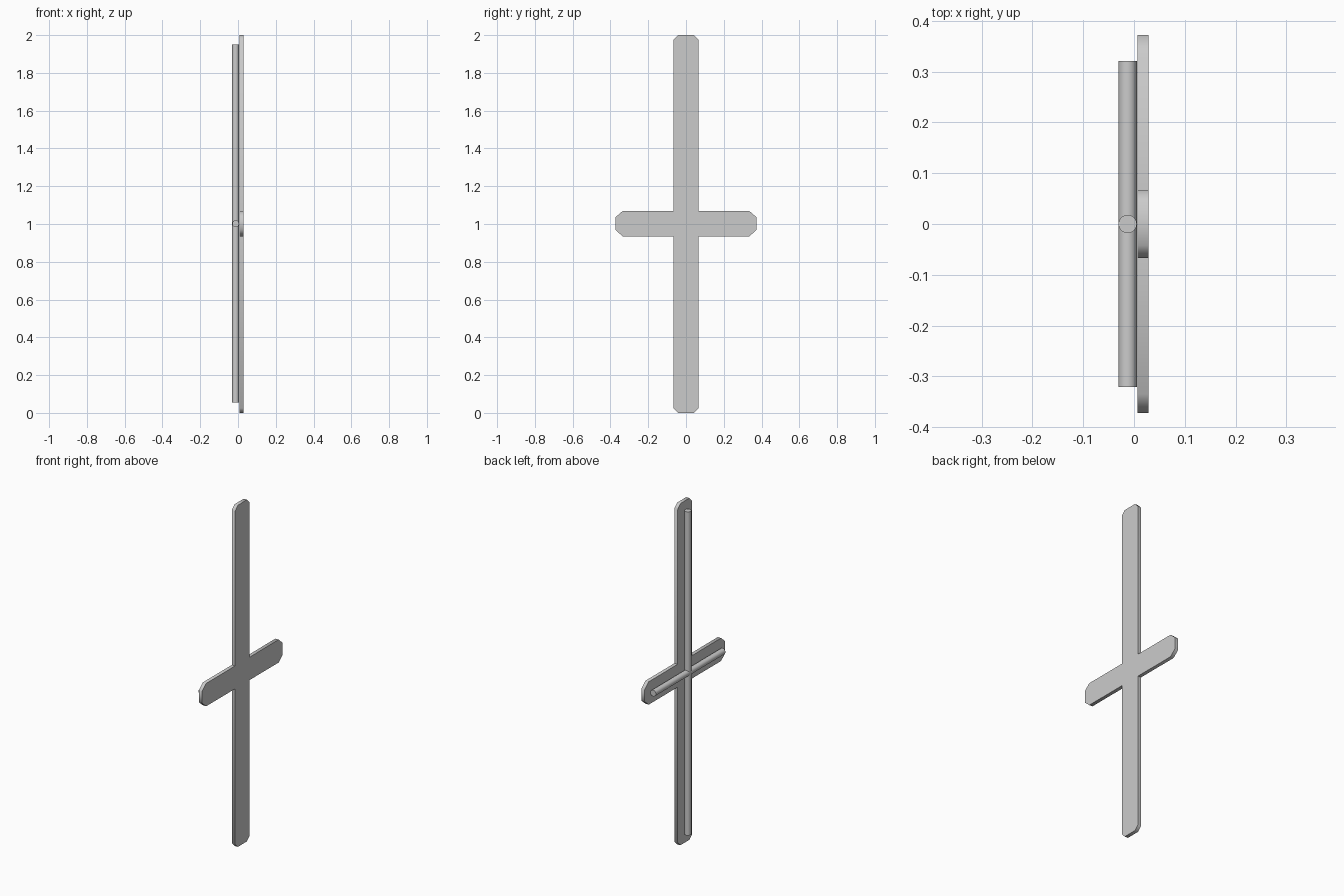
import bpy, bmesh, math

if "Cube" in bpy.data.objects:
    bpy.data.objects.remove(bpy.data.objects["Cube"])

MID = 1.002          # height of the crossing
HALF_W = 0.067       # half width of both arms


def finish(name, bm, angle):
    bmesh.ops.recalc_face_normals(bm, faces=bm.faces)
    me = bpy.data.meshes.new(name)
    bm.to_mesh(me)
    bm.free()
    ob = bpy.data.objects.new(name, me)
    bpy.context.collection.objects.link(ob)
    bpy.ops.object.select_all(action='DESELECT')
    ob.select_set(True)
    bpy.context.view_layer.objects.active = ob
    bpy.ops.object.shade_smooth_by_angle(angle=math.radians(angle))
    return ob


def cross_plate(name, x0, x1):
    # upper right quarter of the outline (y, z), mirrored around the crossing
    w, top, side = HALF_W, 1.0, 0.372
    quarter = [(side, 0.035), (side - 0.037, w), (w, w),
               (w, top - 0.025), (w - 0.025, top)]
    half = quarter + [(-y, z) for y, z in reversed(quarter)]
    outline = half + [(-y, -z) for y, z in half]
    bm = bmesh.new()
    verts = []
    for y, z in outline:
        # crossing sits at MID, arm tips at 0 and 2
        zz = z + (1.0 if abs(z) > 0.5 else MID)
        verts.append(bm.verts.new((x0, y, zz)))
    face = bm.faces.new(verts)
    ext = bmesh.ops.extrude_face_region(bm, geom=[face], use_keep_orig=True)
    for v in ext['geom']:
        if isinstance(v, bmesh.types.BMVert):
            v.co.x = x1
    return finish(name, bm, 50)


def rod(name, length, z, along_y):
    bm = bmesh.new()
    bmesh.ops.create_cone(bm, cap_ends=True, segments=32, radius1=0.018,
                          radius2=0.018, depth=length)
    ob = finish(name, bm, 40)
    ob.location = (-0.0125, 0, z)
    if along_y:
        ob.rotation_euler.x = math.pi / 2
    return ob


# flat cross plate and the two rods behind it
cross_plate("cross_plate", 0.007, 0.0285)
rod("upright_rod", 1.894, MID, False)
rod("crossbar_rod", 0.643, MID, True)
